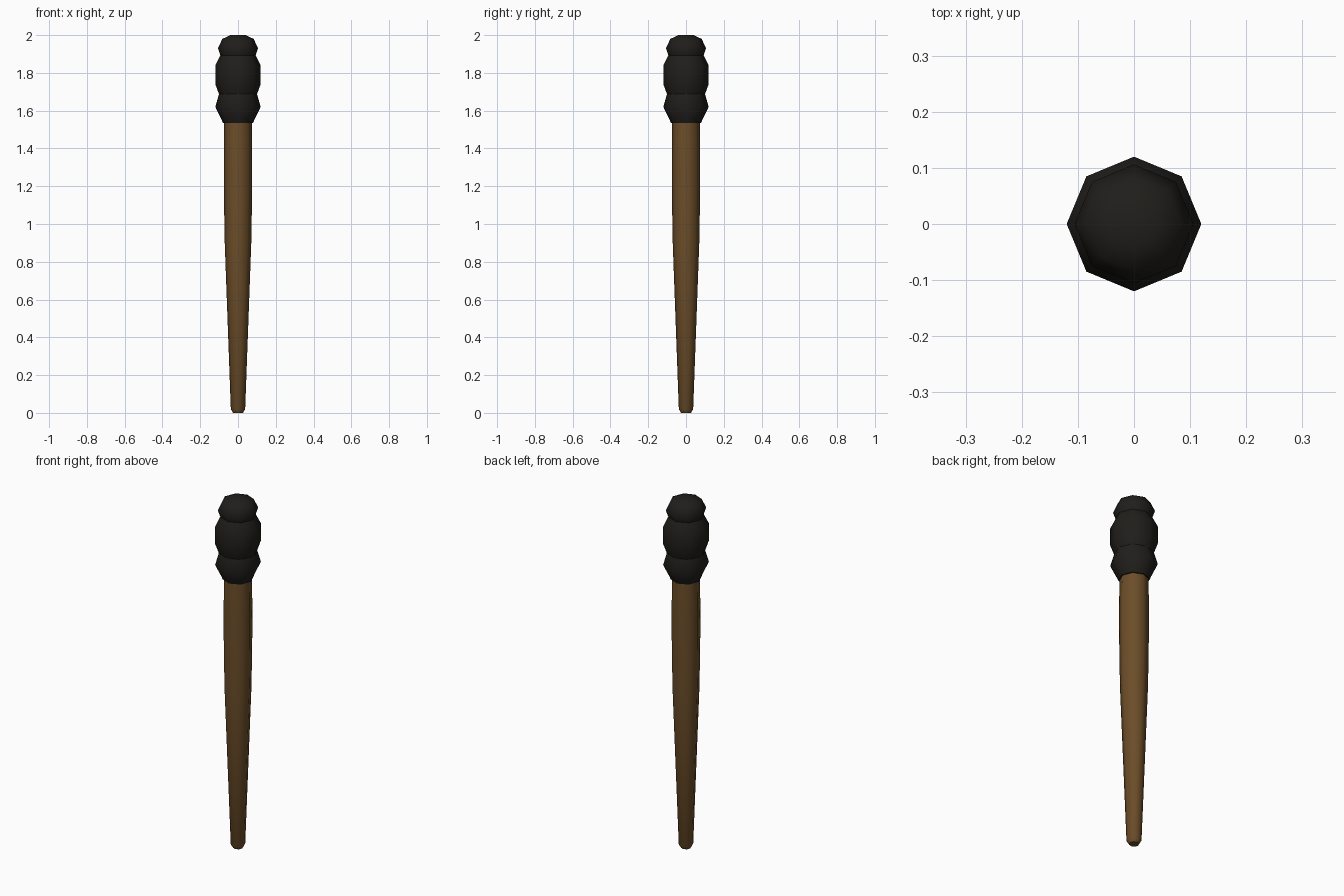
import bpy, bmesh, math

if "Cube" in bpy.data.objects:
    bpy.data.objects.remove(bpy.data.objects["Cube"])

SIDES = 8


def material(name, color):
    m = bpy.data.materials.new(name)
    m.diffuse_color = (*color, 1)
    m.use_nodes = True
    m.node_tree.nodes["Principled BSDF"].inputs["Base Color"].default_value = m.diffuse_color
    return m


def lathe(name, profile, mat):
    """Revolve (radius, z) points, listed bottom to top, and cap both ends."""
    bm = bmesh.new()
    rings = []
    for r, z in profile:
        rings.append([bm.verts.new((r * math.cos(math.tau * i / SIDES),
                                    r * math.sin(math.tau * i / SIDES), z))
                      for i in range(SIDES)])
    for a, b in zip(rings, rings[1:]):
        for i in range(SIDES):
            j = (i + 1) % SIDES
            bm.faces.new((a[i], a[j], b[j], b[i]))
    bm.faces.new(rings[0][::-1])
    bm.faces.new(rings[-1])
    mesh = bpy.data.meshes.new(name)
    bm.to_mesh(mesh)
    bm.free()
    mesh.materials.append(mat)
    ob = bpy.data.objects.new(name, mesh)
    bpy.context.collection.objects.link(ob)
    bpy.ops.object.select_all(action='DESELECT')
    bpy.context.view_layer.objects.active = ob
    ob.select_set(True)
    bpy.ops.object.shade_smooth_by_angle(angle=math.radians(60))
    return ob


wood = material("wood", (0.15, 0.075, 0.022))
cloth = material("charred_cloth", (0.014, 0.013, 0.011))

# Tapered wooden shaft with a blunt rounded foot
lathe("handle", [(0.026, 0), (0.038, 0.02), (0.071, 0.92), (0.075, 1.2),
                 (0.075, 1.4), (0.073, 1.58)], wood)

# Three bulging cloth wraps stacked into the torch head
lathe("lower_wrap", [(0.08, 1.535), (0.087, 1.552), (0.12, 1.62),
                     (0.1, 1.69)], cloth)
lathe("middle_wrap", [(0.1, 1.685), (0.12, 1.74), (0.12, 1.84),
                      (0.092, 1.895)], cloth)
lathe("top_wrap", [(0.092, 1.89), (0.106, 1.93), (0.083, 1.98),
                   (0.04, 2.0)], cloth)
